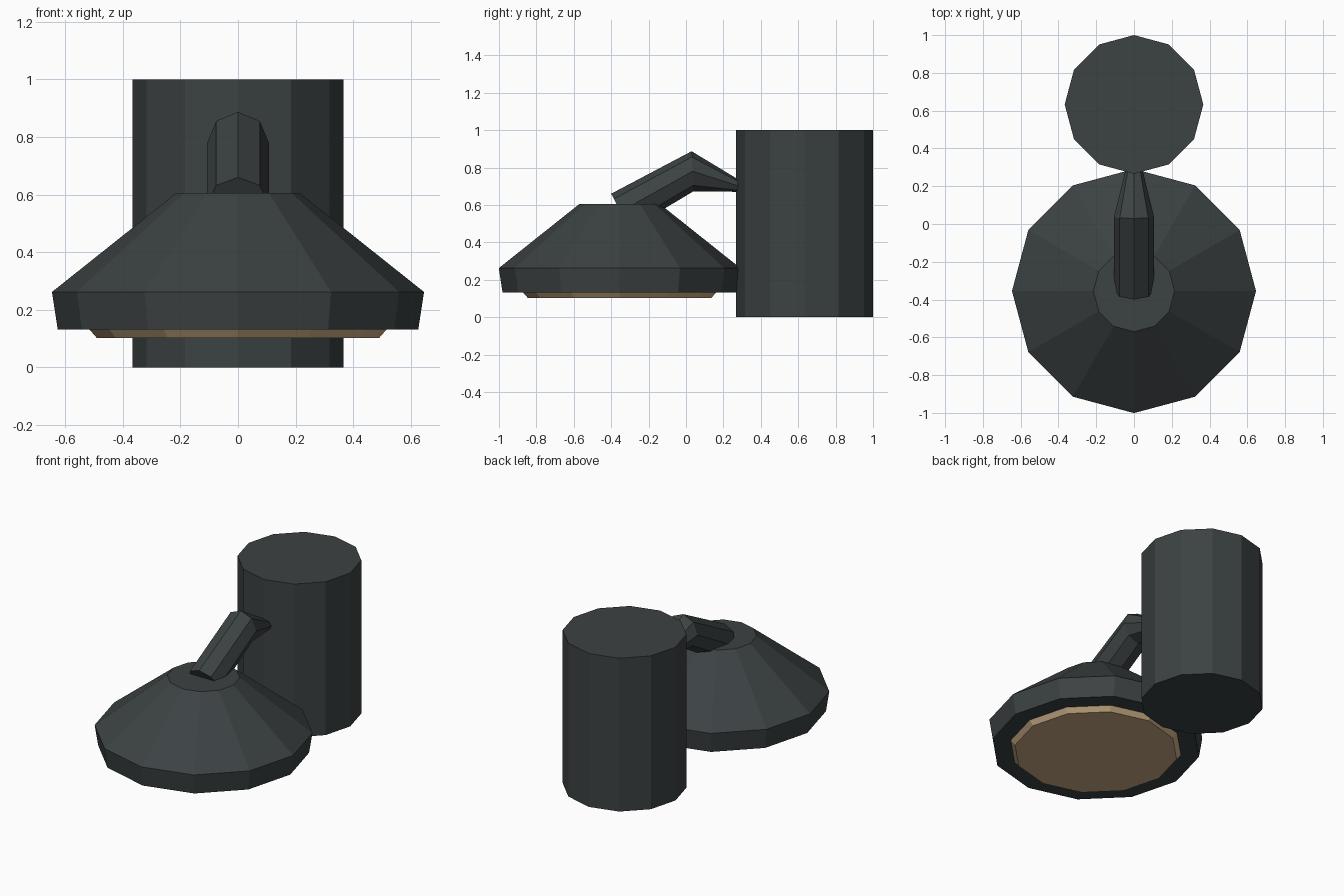
import bpy, bmesh
from math import cos, sin, pi
from mathutils import Vector

if "Cube" in bpy.data.objects:
    bpy.data.objects.remove(bpy.data.objects["Cube"])


def material(name, rgb):
    m = bpy.data.materials.new(name)
    m.diffuse_color = (*rgb, 1)
    m.use_nodes = True
    m.node_tree.nodes["Principled BSDF"].inputs["Base Color"].default_value = m.diffuse_color
    return m


dark = material("dark_metal", (0.045, 0.054, 0.056))
warm = material("warm_lens", (0.58, 0.41, 0.23))


def ring(center, u, v, sides):
    """Points of an ellipse spanned by half-axes u and v."""
    c, u, v = Vector(center), Vector(u), Vector(v)
    return [c + u * cos(2 * pi * i / sides) + v * sin(2 * pi * i / sides)
            for i in range(sides)]


def loft(name, rings, mat):
    """Closed flat-shaded skin through a series of rings."""
    bm = bmesh.new()
    loops = [[bm.verts.new(p) for p in r] for r in rings]
    n = len(loops[0])
    for a, b in zip(loops, loops[1:]):
        for i in range(n):
            j = (i + 1) % n
            bm.faces.new((a[i], a[j], b[j], b[i]))
    bm.faces.new(loops[0][::-1])
    bm.faces.new(loops[-1])
    bmesh.ops.recalc_face_normals(bm, faces=bm.faces)
    mesh = bpy.data.meshes.new(name)
    bm.to_mesh(mesh)
    bm.free()
    mesh.materials.append(mat)
    obj = bpy.data.objects.new(name, mesh)
    bpy.context.collection.objects.link(obj)
    return obj


def turned(name, y, profile, mat):
    """12-sided turned part from (radius, height) pairs."""
    return loft(name, [ring((0, y, z), (r, 0, 0), (0, r, 0), 12)
                       for r, z in profile], mat)


# Upright housing
turned("wall_housing", 0.633, [(0.367, 0), (0.367, 1)], dark)

# Conical shade with a slightly tapered rim
turned("shade", -0.355, [(0.626, 0.132), (0.646, 0.262), (0.215, 0.605)], dark)

# Lens protruding below the shade
turned("lens", -0.355, [(0.49, 0.102), (0.518, 0.134)], warm)

# Bent octagonal arm: shade end, elbow, flattened housing end
loft("arm", [
    ring((0, -0.35, 0.565), (0.107, 0, 0), (0, -0.05, 0.095), 8),
    ring((0, 0.035, 0.78), (0.107, 0, 0), (0, -0.005, 0.107), 8),
    ring((0, 0.285, 0.70), (0.045, 0, 0), (0, 0.005, 0.03), 8),
], dark)
